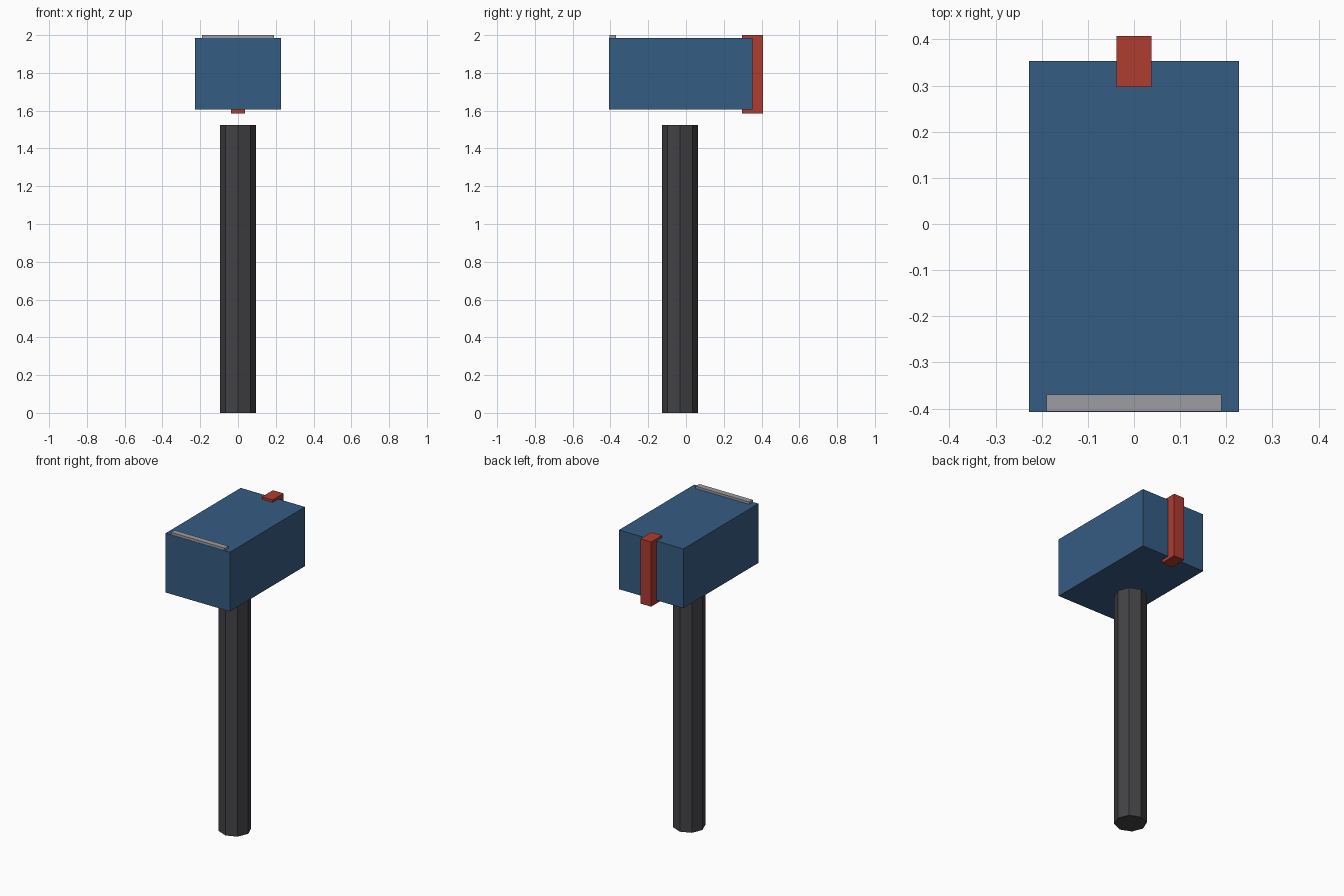
import bpy

cube = bpy.data.objects.get("Cube")
if cube:
    bpy.data.objects.remove(cube, do_unlink=True)


def make_material(name, rgb):
    mat = bpy.data.materials.new(name)
    mat.use_nodes = True
    colour = (*rgb, 1.0)
    mat.diffuse_color = colour
    mat.node_tree.nodes["Principled BSDF"].inputs["Base Color"].default_value = colour
    return mat


def make_box(name, low, high, mat):
    centre = [(a + b) / 2 for a, b in zip(low, high)]
    size = [b - a for a, b in zip(low, high)]
    bpy.ops.mesh.primitive_cube_add(size=1, location=centre)
    obj = bpy.context.object
    obj.name = name
    obj.scale = size
    bpy.ops.object.transform_apply(location=False, rotation=False, scale=True)
    obj.data.materials.append(mat)
    return obj


blue = make_material("blue paint", (0.036, 0.107, 0.225))
red = make_material("red paint", (0.43, 0.045, 0.03))
grey = make_material("grey metal", (0.34, 0.34, 0.36))
charcoal = make_material("charcoal post", (0.055, 0.054, 0.06))

# Octagonal post, set slightly towards the front, with a gap below the box
post_height = 1.525
bpy.ops.mesh.primitive_cylinder_add(vertices=8, radius=0.095, depth=post_height,
                                    location=(0, -0.032, post_height / 2))
post = bpy.context.object
post.name = "post"
post.data.materials.append(charcoal)

# Mailbox body
make_box("mailbox_body", (-0.228, -0.408, 1.605), (0.228, 0.353, 1.985), blue)

# Door plate at the front, its top edge standing just above the body
make_box("door_plate", (-0.19, -0.406, 1.8), (0.19, -0.37, 2.0), grey)

# Upright flag bar at the back, longer than the body is tall
make_box("flag_bar", (-0.038, 0.297, 1.585), (0.038, 0.408, 2.0), red)
